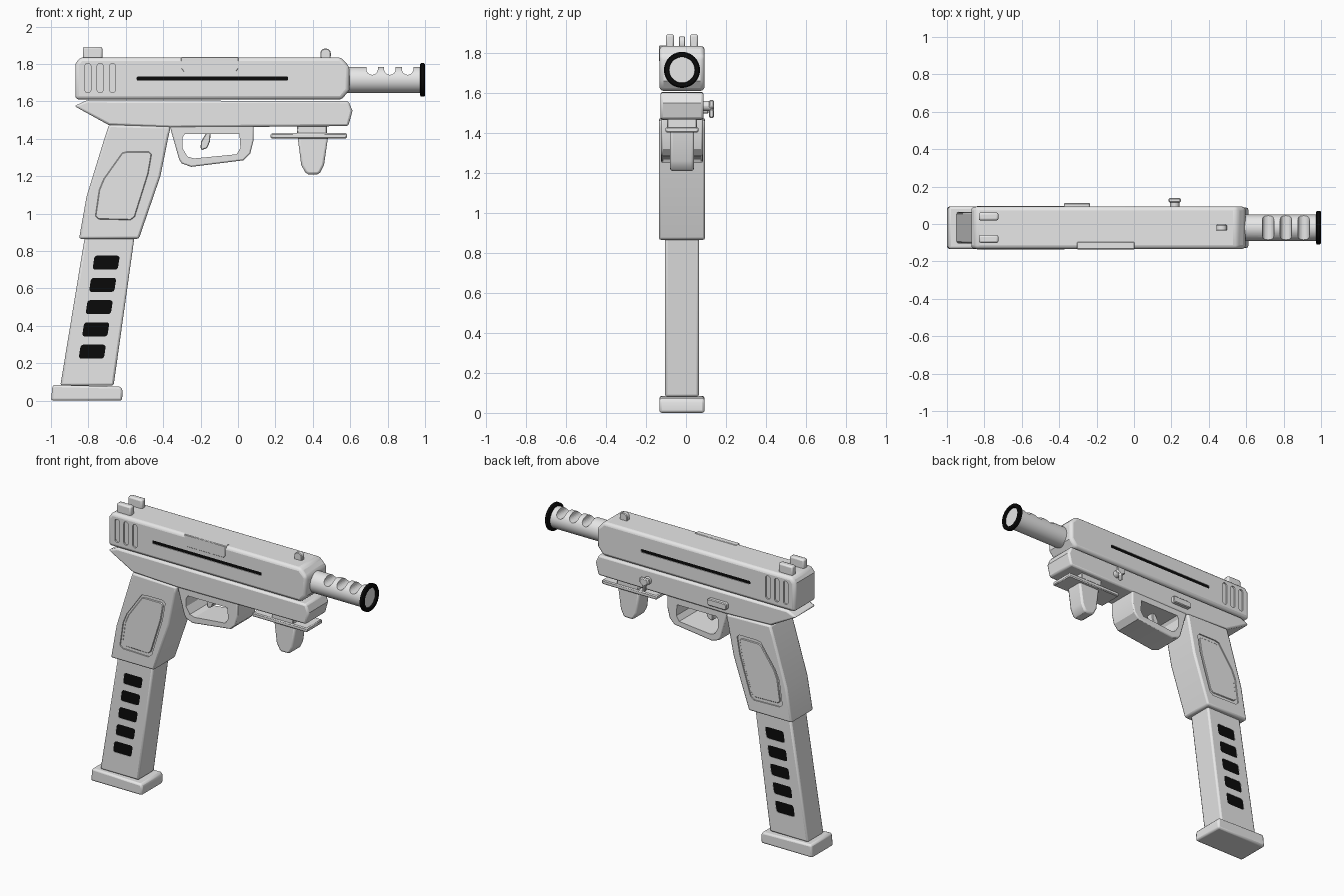
import bpy, bmesh, math
from mathutils import Vector

if "Cube" in bpy.data.objects:
    bpy.data.objects.remove(bpy.data.objects["Cube"])

CY = -0.02  # mid-plane of the body


def material(name, v):
    m = bpy.data.materials.new(name)
    m.diffuse_color = (v, v, v, 1)
    m.use_nodes = True
    m.node_tree.nodes["Principled BSDF"].inputs["Base Color"].default_value = m.diffuse_color
    return m


GREY = material("light grey", 0.8)
BLACK = material("black", 0.003)


def finish(name, bm, mat, bevel=0.0, seg=2):
    bmesh.ops.recalc_face_normals(bm, faces=bm.faces)
    me = bpy.data.meshes.new(name)
    bm.to_mesh(me)
    bm.free()
    me.materials.append(mat)
    ob = bpy.data.objects.new(name, me)
    bpy.context.collection.objects.link(ob)
    if bevel:
        b = ob.modifiers.new("bevel", 'BEVEL')
        b.width, b.segments, b.limit_method = bevel, seg, 'ANGLE'
        b.angle_limit = math.radians(40)
    return ob


def prism(name, pts, y0, y1, mat=GREY, bevel=0.0, seg=2):
    """Side profile (x, z) extruded from y0 to y1."""
    bm = bmesh.new()
    f = bm.faces.new([bm.verts.new((x, y0, z)) for x, z in pts])
    r = bmesh.ops.extrude_face_region(bm, geom=[f])
    bmesh.ops.translate(bm, vec=(0, y1 - y0, 0),
                        verts=[v for v in r["geom"] if isinstance(v, bmesh.types.BMVert)])
    return finish(name, bm, mat, bevel, seg)


def body(name, pts, half, bevel=0.015, seg=2):
    return prism(name, pts, CY - half, CY + half, GREY, bevel, seg)


def rect(x0, x1, z0, z1):
    return [(x0, z0), (x1, z0), (x1, z1), (x0, z1)]


def rounded(cx, cz, w, h, r, skew=0.0, n=4):
    """Rounded rectangle outline, leaning by skew."""
    out = []
    for k, (sx, sz) in enumerate(((1, 1), (-1, 1), (-1, -1), (1, -1))):
        for i in range(n + 1):
            a = math.pi / 2 * (k + i / n)
            z = sz * (h / 2 - r) + r * math.sin(a)
            out.append((cx + sx * (w / 2 - r) + r * math.cos(a) + skew * z, cz + z))
    return out


def tube(name, profile, center, mat, n=40, closed=False):
    """Revolve (x, radius) points around the x axis."""
    bm = bmesh.new()
    cx, cy, cz = center
    rings = [[bm.verts.new((cx + x, cy + r * math.cos(2 * math.pi * i / n),
                            cz + r * math.sin(2 * math.pi * i / n))) for i in range(n)]
             for x, r in profile]
    pairs = list(zip(rings, rings[1:])) + ([(rings[-1], rings[0])] if closed else [])
    for a, b in pairs:
        for i in range(n):
            bm.faces.new((a[i], a[(i + 1) % n], b[(i + 1) % n], b[i]))
    if not closed:
        bm.faces.new(rings[0])
        bm.faces.new(rings[-1])
    return finish(name, bm, mat)


def cut(target, cutter):
    cutter.hide_render = True
    cutter.hide_viewport = True
    cutter.display_type = 'WIRE'
    m = target.modifiers.new("cut", 'BOOLEAN')
    m.operation, m.solver, m.object = 'DIFFERENCE', 'EXACT', cutter


def recess(target, name, pts, half, depth=0.01, fill=False):
    """Shallow pocket on both sides, optionally with a black floor."""
    for side, tag in ((-1, "front"), (1, "back")):
        floor = CY + side * (half - depth)
        cut(target, prism(f"{name}_cutter_{tag}", pts, floor, CY + side * (half + 0.03)))
        if fill:
            prism(f"{name}_{tag}", pts, floor - side * 0.002, floor + side * 0.004, BLACK)


# Upper body with side slot and rear grip grooves
upper = body("upper_body", [(-0.87, 1.61), (0.555, 1.61), (0.595, 1.66), (0.597, 1.785),
                            (0.55, 1.835), (-0.845, 1.835), (-0.87, 1.80)], 0.113, 0.02, 3)
recess(upper, "side_slot", rounded(-0.137, 1.722, 0.81, 0.022, 0.008), 0.113, 0.008, True)
for i in range(3):
    recess(upper, f"rear_groove_{i}", rounded(-0.803 + 0.066 * i, 1.725, 0.033, 0.155, 0.015), 0.113)

# Ejection cover wrapping the top front edge
prism("ejection_cover", [(-0.305, 1.775), (-0.29, 1.757), (-0.01, 1.757), (0.003, 1.775),
                         (0.003, 1.838), (-0.305, 1.838)], CY - 0.115, CY - 0.075, GREY, 0.004, 1)

# Lower body and trigger guard
body("lower_body", [(-0.875, 1.575), (-0.69, 1.473), (-0.36, 1.46), (0.59, 1.468), (0.612, 1.55),
                    (0.59, 1.602), (-0.81, 1.605)], 0.108, 0.012)
guard = body("trigger_guard", [(-0.365, 1.48), (-0.36, 1.45), (-0.315, 1.29), (-0.30, 1.268),
                               (-0.25, 1.25), (0.03, 1.285), (0.065, 1.32), (0.083, 1.39),
                               (0.083, 1.48)], 0.104, 0.008)
cut(guard, prism("guard_opening_cutter", [(-0.285, 1.425), (0.008, 1.425), (0.013, 1.35),
                                          (-0.008, 1.317), (-0.235, 1.295), (-0.27, 1.305),
                                          (-0.297, 1.35), (-0.297, 1.405)], -0.3, 0.3))
body("trigger", [(-0.165, 1.44), (-0.145, 1.44), (-0.15, 1.385), (-0.165, 1.35), (-0.195, 1.34),
                 (-0.20, 1.352), (-0.198, 1.385)], 0.025, 0.004, 1)

# Grip with sunken side panels
grip = body("grip", [(-0.69, 1.475), (-0.36, 1.465), (-0.37, 1.42), (-0.415, 1.20), (-0.53, 0.865),
                     (-0.85, 0.865), (-0.81, 1.09), (-0.715, 1.40)], 0.116, 0.012)
panel = [(-0.62, 1.345), (-0.59, 1.352), (-0.46, 1.352), (-0.445, 1.335), (-0.465, 1.22),
         (-0.545, 0.965), (-0.57, 0.945), (-0.76, 0.95), (-0.78, 0.968), (-0.757, 1.125),
         (-0.73, 1.19)]
recess(grip, "grip_panel", panel, 0.116, 0.008)
mid = Vector((-0.612, 1.15))
prism("grip_panel_insert", [tuple(mid + (Vector(p) - mid) * 0.9) for p in panel],
      CY - 0.114, CY + 0.114, GREY, 0.004, 1)

# Magazine with five black windows and a base plate
mag = body("magazine", [(-0.815, 0.90), (-0.55, 0.90), (-0.665, 0.08), (-0.95, 0.08)], 0.085, 0.012)
for i in range(5):
    x, z = -0.705 - 0.0185 * i, 0.738 - 0.119 * i
    recess(mag, f"magazine_window_{i}", rounded(x, z, 0.135, 0.075, 0.015, 0.15), 0.085, 0.006, True)
body("magazine_base", [(-1.0, 0.0), (-0.62, 0.0), (-0.617, 0.05), (-0.625, 0.075), (-0.99, 0.085),
                       (-0.993, 0.07)], 0.113, 0.012)

# Barrel with three top notches and black muzzle ring
MID = (0, CY, 1.715)
barrel = tube("barrel", [(0.5, 0.07), (0.985, 0.07)], MID, GREY)
for i in range(3):
    x = 0.717 + 0.095 * i
    arc = [(x + 0.031 * math.cos(a), 1.773 + 0.031 * math.sin(a))
           for a in [math.pi + math.pi * k / 12 for k in range(13)]]
    cut(barrel, prism(f"notch_cutter_{i}", arc + [(x + 0.031, 1.9), (x - 0.031, 1.9)], -0.3, 0.3))
tube("muzzle_ring", [(0.972, 0.064), (0.972, 0.08), (0.978, 0.09), (0.994, 0.09), (1.0, 0.084),
                     (1.0, 0.066), (0.996, 0.064)], MID, BLACK, 40, True)

# Sights
for s, tag in ((-1, "front"), (1, "back")):
    y = CY + s * 0.06
    prism(f"rear_sight_{tag}", rect(-0.83, -0.725, 1.82, 1.892), y - 0.021, y + 0.021, GREY, 0.01)
body("front_sight", rounded(0.468, 1.85, 0.056, 0.065, 0.025), 0.016, 0.004, 1)

# Front rail and short foregrip
body("rail_mount", rect(0.315, 0.475, 1.42, 1.475), 0.075, 0.005, 1)
body("rail_plate", rect(0.175, 0.582, 1.402, 1.43), 0.082, 0.006, 1)
body("foregrip", [(0.318, 1.415), (0.482, 1.415), (0.46, 1.26), (0.44, 1.22), (0.425, 1.21),
                  (0.375, 1.21), (0.36, 1.22), (0.338, 1.26)], 0.06, 0.012)

# Back side controls: release button and selector lever
prism("release_button", rounded(-0.305, 1.52, 0.14, 0.045, 0.012), 0.07, 0.113, GREY, 0.005, 1)
prism("selector_pin", rounded(0.218, 1.535, 0.05, 0.05, 0.0249), 0.07, 0.125, GREY)
prism("selector_lever", [(0.185, 1.565), (0.25, 1.565), (0.25, 1.53), (0.228, 1.515), (0.228, 1.475),
                         (0.208, 1.475), (0.208, 1.515), (0.185, 1.53)], 0.115, 0.14, GREY, 0.006, 1)

# Smooth shading with sharp creases
for ob in list(bpy.data.objects):
    if not ob.hide_render:
        bpy.ops.object.select_all(action='DESELECT')
        ob.select_set(True)
        bpy.context.view_layer.objects.active = ob
        bpy.ops.object.shade_smooth_by_angle(angle=math.radians(30))
